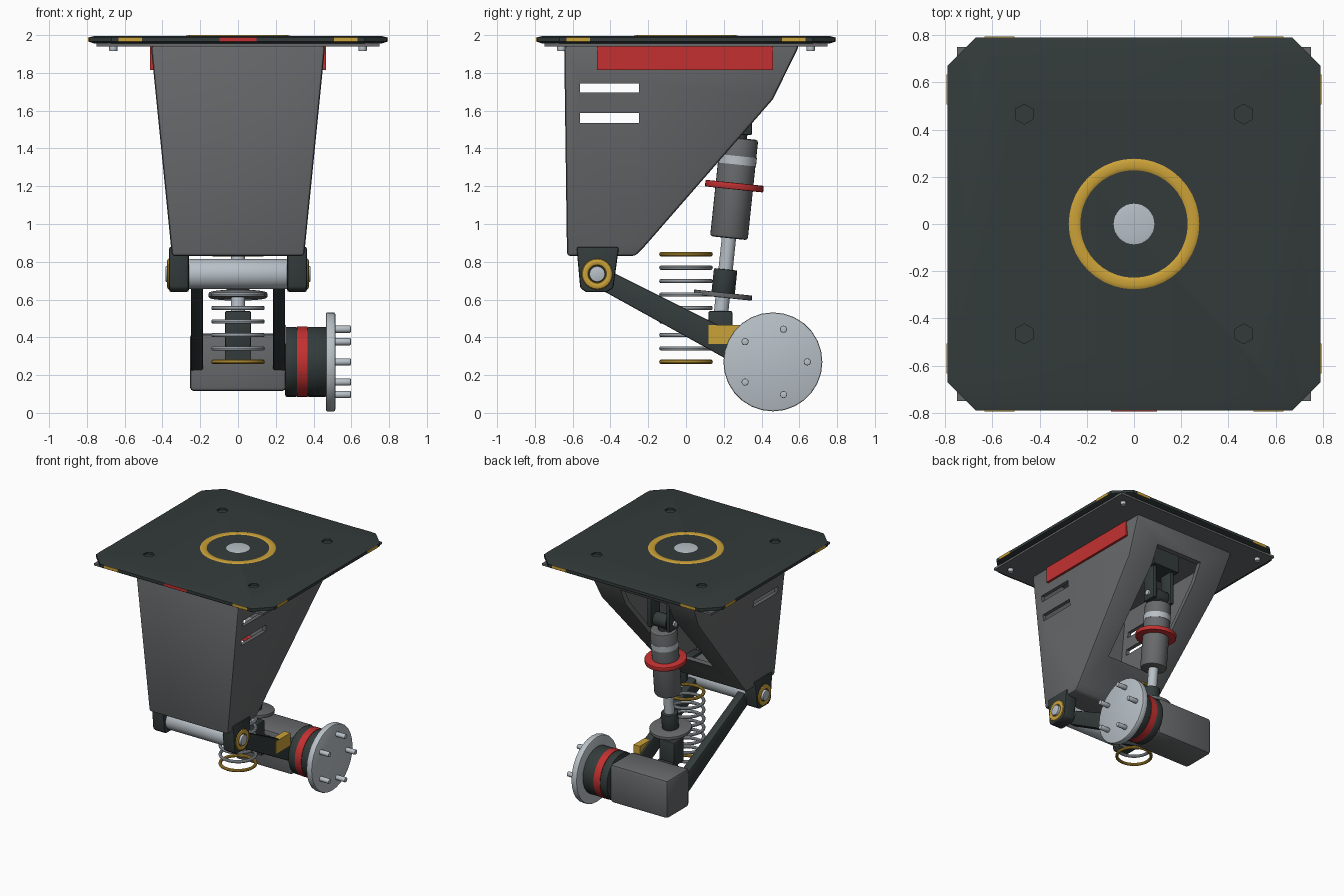
import bpy, bmesh
from math import radians, cos, sin, pi
from mathutils import Vector, Matrix

cube = bpy.data.objects.get("Cube")
if cube:
    bpy.data.objects.remove(cube, do_unlink=True)


def material(name, rgb):
    m = bpy.data.materials.new(name)
    m.use_nodes = True
    m.diffuse_color = (*rgb, 1)
    m.node_tree.nodes["Principled BSDF"].inputs["Base Color"].default_value = (*rgb, 1)
    return m


DARK = material("dark slate", (0.033, 0.044, 0.043))
GREY = material("mid grey", (0.135, 0.14, 0.145))
SILVER = material("silver", (0.48, 0.53, 0.57))
RED = material("red", (0.55, 0.03, 0.03))
GOLD = material("gold", (0.6, 0.36, 0.04))


def smooth(ob):
    ob.data.shade_smooth()
    ob.data.set_sharp_from_angle(angle=radians(32))


def finish(name, bm, mat, bevel=0.0):
    bmesh.ops.recalc_face_normals(bm, faces=bm.faces)
    if bevel:
        edges = [e for e in bm.edges if e.calc_face_angle(0) > 0.6]
        bmesh.ops.bevel(bm, geom=edges, offset=bevel, segments=2, profile=0.5, affect='EDGES')
    me = bpy.data.meshes.new(name)
    bm.to_mesh(me)
    bm.free()
    ob = bpy.data.objects.new(name, me)
    bpy.context.scene.collection.objects.link(ob)
    if mat:
        me.materials.append(mat)
    smooth(ob)
    return ob


def box(name, mat, xs, ys, zs, bevel=0.0):
    bm = bmesh.new()
    lo, hi = Vector((xs[0], ys[0], zs[0])), Vector((xs[1], ys[1], zs[1]))
    bmesh.ops.create_cube(bm, size=1, matrix=Matrix.Translation((lo + hi) / 2) @ Matrix.Diagonal((*(hi - lo), 1)))
    return finish(name, bm, mat, bevel)


def rod(name, mat, a, b, r, bevel=0.0, sides=32):
    a, b = Vector(a), Vector(b)
    turn = (b - a).to_track_quat('Z', 'Y').to_matrix().to_4x4()
    bm = bmesh.new()
    bmesh.ops.create_cone(bm, cap_ends=True, segments=sides, radius1=r, radius2=r, depth=(b - a).length,
                          matrix=Matrix.Translation((a + b) / 2) @ turn)
    return finish(name, bm, mat, bevel)


def stack(name, mat, rings, bevel=0.0):
    """Skin a closed solid through rings of equal point count."""
    bm = bmesh.new()
    rows = [[bm.verts.new(p) for p in ring] for ring in rings]
    n = len(rows[0])
    for low, high in zip(rows, rows[1:]):
        for i in range(n):
            j = (i + 1) % n
            bm.faces.new((low[i], low[j], high[j], high[i]))
    bm.faces.new(rows[0])
    bm.faces.new(rows[-1])
    return finish(name, bm, mat, bevel)


def prism(name, mat, profile, left, right, bevel=0.0):
    """Side profile (y, z) spanned between two x positions given as functions of z."""
    return stack(name, mat, [[(f(z), y, z) for y, z in profile] for f in (left, right)], bevel)


def torus(name, mat, centre, axis, major, minor, flat=1.0, sides=40):
    bm = bmesh.new()
    turn = Vector(axis).to_track_quat('Z', 'Y').to_matrix().to_4x4()
    rows = [[bm.verts.new((Matrix.Translation(centre) @ turn) @ Vector((
        (major + minor * cos(v * pi / 5)) * cos(u * 2 * pi / sides),
        (major + minor * cos(v * pi / 5)) * sin(u * 2 * pi / sides),
        minor * flat * sin(v * pi / 5)))) for v in range(10)] for u in range(sides)]
    for u in range(sides):
        a, b = rows[u], rows[(u + 1) % sides]
        for v in range(10):
            w = (v + 1) % 10
            bm.faces.new((a[v], b[v], b[w], a[w]))
    return finish(name, bm, mat)


def cut(ob, cutters):
    for c in cutters:
        c.hide_render = True
        mod = ob.modifiers.new("cut", 'BOOLEAN')
        mod.object, mod.operation, mod.solver = c, 'DIFFERENCE', 'EXACT'
    bpy.context.view_layer.update()
    me = bpy.data.meshes.new_from_object(ob.evaluated_get(bpy.context.evaluated_depsgraph_get()))
    ob.modifiers.clear()
    ob.data = me
    for c in cutters:
        bpy.data.objects.remove(c, do_unlink=True)
    smooth(ob)


# Top mounting plate with chamfered corners and hex sockets
def octagon(z, inset):
    a, b = 0.79 - inset, 0.67 - inset / 2
    return [(x, y, z) for x, y in ((a, -b), (a, b), (b, a), (-b, a), (-a, b), (-a, -b), (-b, -a), (b, -a))]


plate = stack("top_plate", DARK, [octagon(1.955, 0.03), octagon(1.965, 0), octagon(1.988, 0), octagon(1.995, 0.03)])
cut(plate, [rod("socket_cutter", None, (x, y, 1.98), (x, y, 2.05), 0.042, sides=6)
            for x in (-0.465, 0.465) for y in (-0.465, 0.465)])
box("under_plate", GREY, (-0.75, 0.75), (-0.75, 0.75), (1.94, 1.958))
for x in (-0.66, 0.66):
    for y in (-0.66, 0.66):
        rod("plate_bolt", SILVER, (x, y, 1.915), (x, y, 1.945), 0.022, 0.004, 12)
torus("plate_ring", GOLD, (0, 0, 1.992), (0, 0, 1), 0.252, 0.028, 0.28)
bm = bmesh.new()
bmesh.ops.create_uvsphere(bm, u_segments=32, v_segments=16, radius=0.1,
                          matrix=Matrix.Translation((0, 0, 1.99)) @ Matrix.Diagonal((1, 1, 0.1, 1)))
finish("centre_dome", bm, SILVER)

# Edge markers
for s in (-1, 1):
    for c in (-0.57, 0.57):
        span, edge = (c - 0.063, c + 0.063), sorted((s * 0.785, s * 0.793))
        box("edge_marker_side", GOLD, edge, span, (1.965, 1.988))
        box("edge_marker_end", GOLD, span, edge, (1.965, 1.988))
box("front_marker", RED, (-0.097, 0.097), (-0.793, -0.785), (1.965, 1.988))


# Hollow tapered housing, with side slots and an opening in the sloping back
def width(z):
    return 0.35 + (z - 0.83) * 0.1


outer = [(-0.645, 1.945), (0.6, 1.945), (0.46, 1.66), (-0.22, 0.88), (-0.27, 0.83), (-0.63, 0.83)]
inner = [(-0.615, 1.97), (0.57, 1.97), (0.42, 1.67), (-0.25, 0.9), (-0.285, 0.86), (-0.6, 0.86)]
housing = prism("housing", GREY, outer, lambda z: -width(z), width, 0.018)
cut(housing, [
    prism("cavity_cutter", None, inner, lambda z: 0.03 - width(z), lambda z: width(z) - 0.03),
    box("slot_cutter", None, (-1, 1), (-0.56, -0.25), (1.695, 1.745)),
    box("slot_cutter", None, (-1, 1), (-0.56, -0.25), (1.535, 1.588)),
    box("opening_cutter", None, (-0.21, 0.21), (-0.35, 1), (1.08, 1.8))])

# Mirrored side parts: red panels, pivot lugs and trailing arms
lug = [(-0.58, 0.88), (-0.355, 0.88), (-0.385, 0.66), (-0.42, 0.64), (-0.53, 0.64), (-0.56, 0.66)]
arm = [(-0.5, 0.68), (-0.42, 0.76), (0.35, 0.375), (0.35, 0.21)]
for s in (-1, 1):
    box("side_panel", RED, sorted((s * 0.44, s * 0.467)), (-0.47, 0.46), (1.815, 1.943))
    prism("pivot_lug", DARK, lug, lambda z: s * 0.26, lambda z: s * 0.365, 0.012)
    torus("pivot_ring", GOLD, (s * 0.365, -0.47, 0.735), (1, 0, 0), 0.064, 0.018, 0.6, 24)
    prism("trailing_arm", DARK, arm, lambda z: s * 0.185, lambda z: s * 0.25, 0.008)
rod("axle_tube", SILVER, (-0.26, -0.47, 0.735), (0.26, -0.47, 0.735), 0.08, 0.006)
rod("axle_pin", SILVER, (-0.385, -0.47, 0.735), (0.385, -0.47, 0.735), 0.042, 0.006)
box("arm_tag", GOLD, (0.2, 0.254), (0.12, 0.3), (0.365, 0.465))

# Hub block, drum, wheel disc and studs
HY, HZ = 0.46, 0.27
box("hub_block", GREY, (-0.255, 0.255), (0.32, 0.6), (0.115, 0.42), 0.022)
for name, mat, x0, x1, r in (("drum_inner", DARK, 0.25, 0.315, 0.185), ("drum_band", RED, 0.312, 0.368, 0.187),
                             ("drum_outer", DARK, 0.365, 0.47, 0.185), ("wheel_disc", SILVER, 0.465, 0.515, 0.262)):
    rod(name, mat, (x0, HY, HZ), (x1, HY, HZ), r, 0 if mat is RED else 0.009, 28)
for k in range(5):
    y, z = HY + 0.182 * cos(k * 2 * pi / 5), HZ + 0.182 * sin(k * 2 * pi / 5)
    rod("wheel_stud", SILVER, (0.51, y, z), (0.597, y, z), 0.019, 0.004, 12)

# Spring made of stacked rings with gold ends
for k in range(9):
    end = k in (0, 8)
    torus("spring_ring", GOLD if end else SILVER, (0, 0, 0.27 + k * 0.0713), (0, 0, 1), 0.13, 0.012, 1, 32)


# Tilted damper, each stage given by its heights and radius
def axis(z):
    return (0, 0.13 + 0.105 * z, z)


for name, mat, z0, z1, r, bevel in (
        ("damper_rod", SILVER, 0.5, 0.96, 0.038, 0), ("damper_seat", GREY, 0.61, 0.637, 0.155, 0.005),
        ("damper_collar", DARK, 0.63, 0.76, 0.062, 0.005), ("damper_body", GREY, 0.925, 1.455, 0.1, 0.014),
        ("damper_band", SILVER, 1.315, 1.36, 0.103, 0), ("damper_ring", RED, 1.183, 1.218, 0.155, 0.006),
        ("damper_neck", DARK, 1.45, 1.53, 0.04, 0)):
    rod(name, mat, axis(z0), axis(z1), r, bevel)
box("damper_foot", DARK, (-0.068, 0.068), (0.12, 0.245), (0.35, 0.54), 0.008)
box("foot_bridge", DARK, (-0.068, 0.068), (0.2, 0.34), (0.27, 0.38))

# Upper damper mount inside the housing
rod("mount_eye", DARK, (-0.06, 0.29, 1.525), (0.06, 0.29, 1.525), 0.055, 0.006)
rod("mount_pin", SILVER, (-0.115, 0.29, 1.525), (0.115, 0.29, 1.525), 0.022, 0, 16)
for s in (-1, 1):
    box("mount_cheek", DARK, sorted((s * 0.065, s * 0.1)), (0.23, 0.35), (1.47, 1.76), 0.01)
box("mount_block", DARK, (-0.12, 0.12), (0.18, 0.38), (1.74, 1.945))
